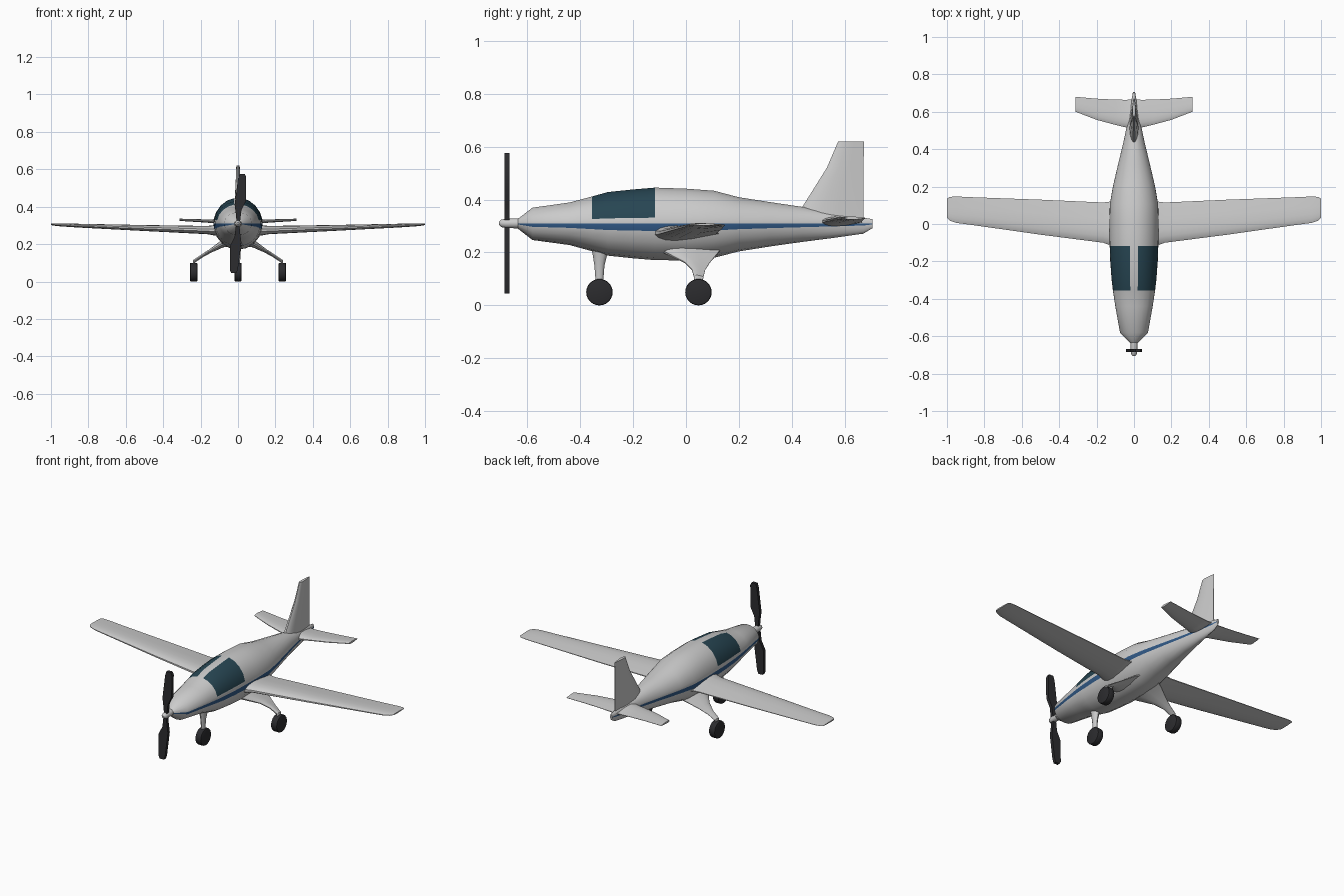
import bpy, bmesh
from math import sin, cos, radians, pi
from mathutils import Matrix

if "Cube" in bpy.data.objects:
    bpy.data.objects.remove(bpy.data.objects["Cube"])


def material(name, rgb):
    m = bpy.data.materials.new(name)
    m.diffuse_color = (*rgb, 1)
    m.use_nodes = True
    m.node_tree.nodes["Principled BSDF"].inputs["Base Color"].default_value = m.diffuse_color
    return m


GREY = material("body_grey", (0.8, 0.8, 0.8))
GLASS = material("window_glass", (0.02, 0.06, 0.085))
BLUE = material("stripe_blue", (0.03, 0.1, 0.24))
DARK = material("dark_rubber", (0.025, 0.025, 0.028))


def finish(name, bm, mats=(), angle=35):
    bmesh.ops.recalc_face_normals(bm, faces=bm.faces)
    me = bpy.data.meshes.new(name)
    bm.to_mesh(me)
    bm.free()
    for m in mats:
        me.materials.append(m)
    ob = bpy.data.objects.new(name, me)
    bpy.context.collection.objects.link(ob)
    bpy.ops.object.select_all(action='DESELECT')
    ob.select_set(True)
    bpy.context.view_layer.objects.active = ob
    bpy.ops.object.shade_smooth_by_angle(angle=radians(angle))
    return ob


def loft(name, rings, mats=(), angle=35, pick=None):
    """Skin a row of closed rings; pick(ring, side) gives the material slot."""
    bm = bmesh.new()
    rows = [[bm.verts.new(p) for p in r] for r in rings]
    n = len(rows[0])
    for i in range(len(rows) - 1):
        for j in range(n):
            k = (j + 1) % n
            f = bm.faces.new((rows[i][j], rows[i][k], rows[i + 1][k], rows[i + 1][j]))
            if pick:
                f.material_index = pick(i, j)
    bm.faces.new(rows[0])
    bm.faces.new(rows[-1])
    return finish(name, bm, mats, angle)


def foil(le, te, t):
    """Airfoil outline as (chord position, thickness offset); t is half thickness."""
    half = [(0, .25), (.06, .62), (.17, .9), (.33, 1), (.6, .75), (1, .12)]
    up = [(le + (te - le) * c, t * h) for c, h in half]
    return up + [(y, -h) for y, h in reversed(up)]


def oval(cx, cy, cz, rx, ry, n=12):
    return [(cx + rx * cos(2 * pi * i / n), cy + ry * sin(2 * pi * i / n), cz) for i in range(n)]


# Fuselage: y, half width, top z, bottom z
stations = [(-.635, .02, .327, .29), (-.58, .075, .37, .247), (-.44, .1, .39, .228),
            (-.355, .113, .413, .205), (-.295, .12, .43, .188), (-.2, .127, .44, .178),
            (-.117, .13, .447, .171), (0, .132, .443, .17), (.106, .129, .435, .18),
            (.2, .113, .41, .204), (.32, .085, .391, .223), (.44, .056, .373, .24),
            (.55, .033, .352, .254), (.67, .012, .332, .271), (.705, .006, .326, .292)]
right = [-90, -70, -50, -31, -12, 0, 9, 27, 45, 63, 80]
angles = right + [180 - a for a in reversed(right[1:])]
ZC = .31
rings = []
for y, w, top, bot in stations:
    rings.append([(w * cos(radians(a)), y,
                   ZC + (top - ZC if a2 > 0 else ZC - bot) * a2)
                  for a in angles for a2 in [sin(radians(a))]])


def paint(i, j):
    mid = (angles[j] + angles[(j + 1) % len(angles)]) / 2
    mid = mid if mid < 90 else 180 - mid
    if j == len(angles) - 1:
        return 0
    if -12 < mid < 0:
        return 2
    return 1 if 9 < mid < 80 and -.36 < stations[i][0] < -.15 else 0


loft("fuselage", rings, (GREY, GLASS, BLUE), 40, paint)

# Spinner
loft("spinner", [[(x, y, z + ZC) for x, z, _ in oval(0, 0, 0, r, r)]
                 for y, r in [(-.706, .006), (-.698, .014), (-.68, .018), (-.63, .019)]])


def span_surface(name, secs):
    """Mirrored flying surface: x, leading y, trailing y, centre z, half thickness."""
    full = [(-s[0], *s[1:]) for s in reversed(secs)] + secs
    loft(name, [[(x, y, z + h) for y, h in foil(le, te, t)] for x, le, te, z, t in full])


span_surface("main_wing", [(.08, -.135, .135, .274, .034), (.125, -.115, .12, .274, .028),
                           (.165, -.1, .115, .275, .022), (.5, -.057, .13, .286, .016),
                           (.86, -.006, .143, .299, .01), (.95, .006, .147, .303, .008),
                           (.985, .018, .145, .305, .006), (1, .035, .135, .306, .004)])
span_surface("tailplane", [(.01, .505, .665, .316, .022), (.045, .517, .664, .317, .014),
                           (.1, .53, .665, .32, .01), (.2, .557, .67, .325, .008),
                           (.312, .6, .68, .33, .006)])

# Tail fin
loft("tail_fin", [[(h, y, z) for y, h in foil(le, te, t)] for z, le, te, t in
                  [(.31, .42, .67, .028), (.373, .44, .67, .021), (.52, .532, .671, .013),
                   (.62, .575, .672, .009)]])

# Propeller blades: flat outline, extruded and turned half way round for the second
outline = [(-.008, 0), (-.01, .04), (-.018, .1), (0, .24), (.008, .265),
           (.036, .265), (.044, .25), (.043, .12), (.018, .07), (.01, 0)]
for name, s in (("upper_blade", 1), ("lower_blade", -1)):
    loft(name, [[(s * x, y, ZC + s * z) for x, z in outline] for y in (-.685, -.667)],
         (DARK,), 30)


# Wheels
def wheel(name, x, y, w):
    bm = bmesh.new()
    bmesh.ops.create_cone(bm, cap_ends=True, segments=24, radius1=.05, radius2=.05, depth=2 * w,
                          matrix=Matrix.Translation((x, y, .05)) @ Matrix.Rotation(pi / 2, 4, 'Y'))
    rims = [e for e in bm.edges if abs(e.verts[0].co.x - e.verts[1].co.x) < 1e-4]
    bmesh.ops.bevel(bm, geom=rims, offset=.006, segments=2, affect='EDGES', profile=.5)
    finish(name, bm, (DARK,))


wheel("nose_wheel", 0, -.327, .019)
# Nose leg
loft("nose_leg", [oval(0, y, z, rx, ry) for y, z, rx, ry in
                  [(-.325, .23, .026, .036), (-.325, .19, .02, .027),
                   (-.327, .15, .013, .019), (-.327, .085, .011, .014)]])

# Main gear, one each side
for side, s in (("right", 1), ("left", -1)):
    wheel(side + "_main_wheel", s * .237, .047, .02)
    secs = [(.03, .225, -.12, .14, .04), (.09, .197, -.075, .12, .018),
            (.15, .162, -.005, .09, .01), (.195, .135, .022, .073, .008),
            (.235, .108, .03, .066, .008), (.238, .08, .032, .062, .008)]
    # sections tilt along the leg, so offset thickness sideways and upward
    loft(side + "_main_leg", [[(s * (x + .6 * h), y, z + .8 * h) for y, h in foil(a, b, t)]
                              for x, z, a, b, t in secs])
